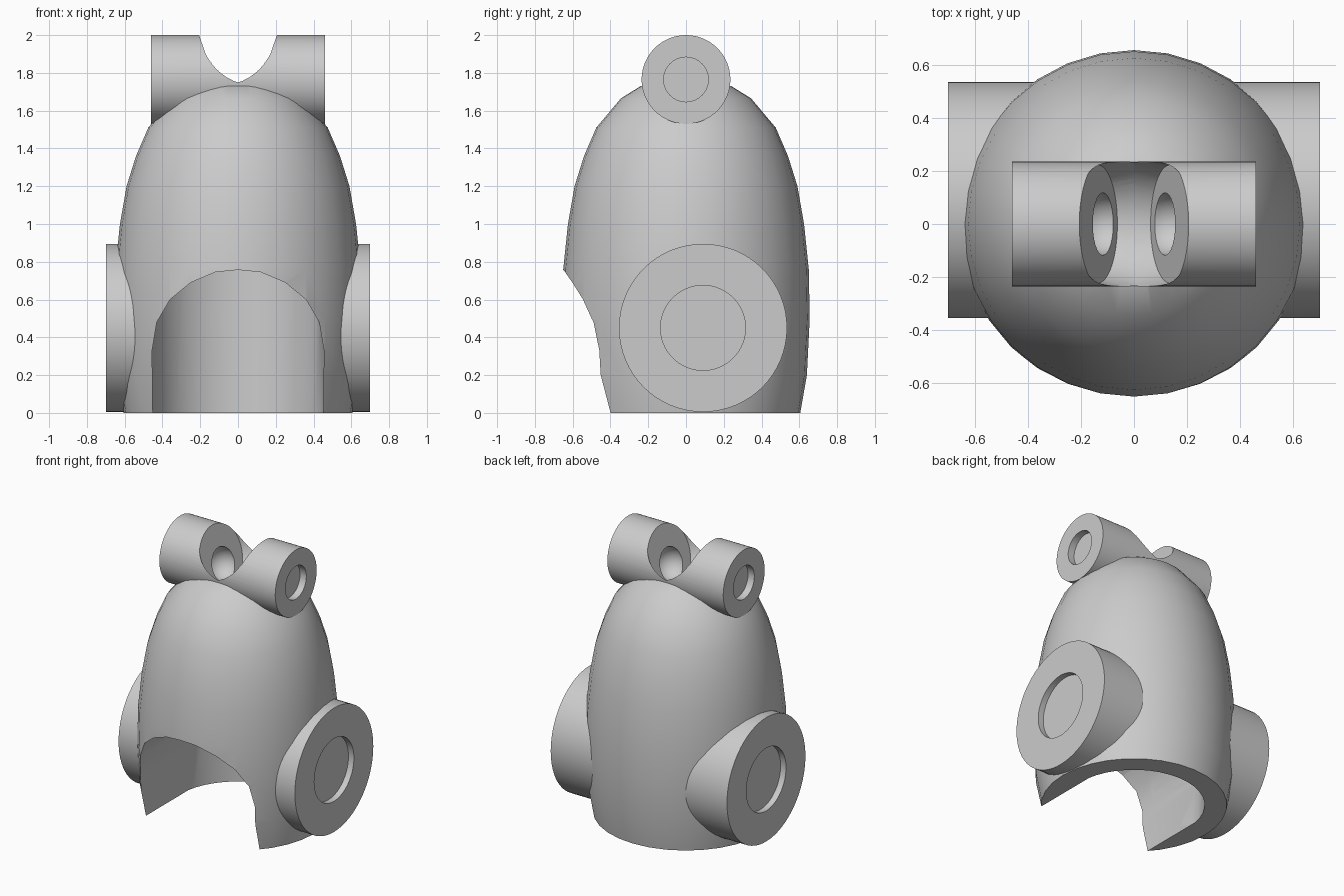
import bpy, bmesh
from math import pi, sin, cos, radians
from mathutils import Vector

if "Cube" in bpy.data.objects:
    bpy.data.objects.remove(bpy.data.objects["Cube"])

# Single grey material
grey = bpy.data.materials.new("plain grey")
grey.use_nodes = True
grey.diffuse_color = (0.6, 0.6, 0.6, 1)
grey.node_tree.nodes["Principled BSDF"].inputs["Base Color"].default_value = (0.6, 0.6, 0.6, 1)


def from_bmesh(name, bm):
    bmesh.ops.recalc_face_normals(bm, faces=bm.faces)
    mesh = bpy.data.meshes.new(name)
    bm.to_mesh(mesh)
    bm.free()
    obj = bpy.data.objects.new(name, mesh)
    bpy.context.collection.objects.link(obj)
    return obj


def prism(name, points, direction):
    """Extrude a closed outline along a vector."""
    bm = bmesh.new()
    face = bm.faces.new([bm.verts.new(p) for p in points])
    new = bmesh.ops.extrude_face_region(bm, geom=[face])["geom"]
    verts = [v for v in new if isinstance(v, bmesh.types.BMVert)]
    bmesh.ops.translate(bm, verts=verts, vec=direction)
    return from_bmesh(name, bm)


def revolve(name, profile, steps):
    """Spin a radius-height profile into a closed solid."""
    bm = bmesh.new()
    rings = [[bm.verts.new((r * cos(2 * pi * i / steps), r * sin(2 * pi * i / steps), z))
              for i in range(steps)] for r, z in profile]
    for low, high in zip(rings, rings[1:]):
        for i in range(steps):
            j = (i + 1) % steps
            bm.faces.new((low[i], low[j], high[j], high[i]))
    bm.faces.new(rings[0])
    bm.faces.new(rings[-1])
    return from_bmesh(name, bm)


def x_cylinder(name, x1, x2, y, z, radius):
    bpy.ops.mesh.primitive_cylinder_add(vertices=64, radius=radius, depth=abs(x2 - x1),
                                        location=((x1 + x2) / 2, y, z), rotation=(0, pi / 2, 0))
    bpy.context.object.name = name
    return bpy.context.object


def boolean(obj, cutter, operation="DIFFERENCE"):
    bpy.ops.object.select_all(action="DESELECT")
    bpy.context.view_layer.objects.active = obj
    obj.select_set(True)
    mod = obj.modifiers.new("cut", "BOOLEAN")
    mod.object, mod.operation, mod.solver = cutter, operation, "EXACT"
    bpy.ops.object.modifier_apply(modifier=mod.name)


def finish(obj):
    obj.data.materials.clear()
    obj.data.materials.append(grey)
    bpy.ops.object.select_all(action="DESELECT")
    bpy.context.view_layer.objects.active = obj
    obj.select_set(True)
    bpy.ops.object.shade_smooth_by_angle(angle=radians(32))


# Domed body
body = revolve("body", [(0.605, 0), (0.64, 0.2), (0.655, 0.5), (0.65, 0.76), (0.625, 1.0),
                        (0.59, 1.2), (0.54, 1.36), (0.475, 1.51), (0.345, 1.665),
                        (0.24, 1.73), (0.12, 1.75), (0.02, 1.755)], 32)

# Cavity cutter: arch seen from the front, rounded at the back in plan
half = [(0.45, -0.1), (0.455, 0.33), (0.43, 0.48), (0.36, 0.6), (0.25, 0.69), (0.12, 0.745)]
outline = half + [(0, 0.757)] + [(-x, z) for x, z in reversed(half)]
cavity = prism("cavity_cutter", [(x, -1, z) for x, z in outline], (0, 1.6, 0))
plan = [(0.46 * cos(a * pi / 20), 0.46 * sin(a * pi / 20)) for a in range(21)]
plan += [(-0.46, -1.2), (0.46, -1.2)]
rounded = prism("rounded_cutter", [(x, y, -0.2) for x, y in plan], (0, 0, 1.2))
boolean(cavity, rounded, "INTERSECT")
boolean(body, cavity)
cutters = [cavity, rounded]

for side, label in ((1, "left"), (-1, "right")):
    # Side hub with a shallow round recess
    hub = x_cylinder(label + "_hub", side * 0.3, side * 0.7, 0.09, 0.45, 0.445)
    recess = x_cylinder("hub_recess_cutter", side * 0.657, side * 0.9, 0.09, 0.45, 0.225)
    boolean(hub, cavity)
    boolean(hub, recess)
    finish(hub)

    # Top barrel with a recess in its outer end
    barrel = x_cylinder(label + "_barrel", 0, side * 0.46, 0, 1.765, 0.235)
    socket = x_cylinder("socket_cutter", side * 0.41, side * 0.6, 0, 1.765, 0.118)
    boolean(barrel, socket)

    # Flared cut that leaves a tilted inner face, and the bowl in that face
    axis = Vector((-side * 0.945, 0, 0.327)).normalized()
    length = 0.35
    bpy.ops.mesh.primitive_cone_add(vertices=64, radius1=0.222, radius2=0.31, depth=length,
                                    location=Vector((side * 0.135, 0, 1.795)) + axis * length / 2,
                                    rotation=axis.to_track_quat("Z", "Y").to_euler())
    flare = bpy.context.object
    bpy.ops.mesh.primitive_uv_sphere_add(segments=32, ring_count=16, radius=0.118,
                                         location=(side * 0.117, 0, 1.742))
    bowl = bpy.context.object
    for part in (barrel, body):
        boolean(part, flare)
        boolean(part, bowl)
    finish(barrel)
    cutters += [recess, socket, flare, bowl]

finish(body)
for cutter in cutters:
    bpy.data.objects.remove(cutter)
